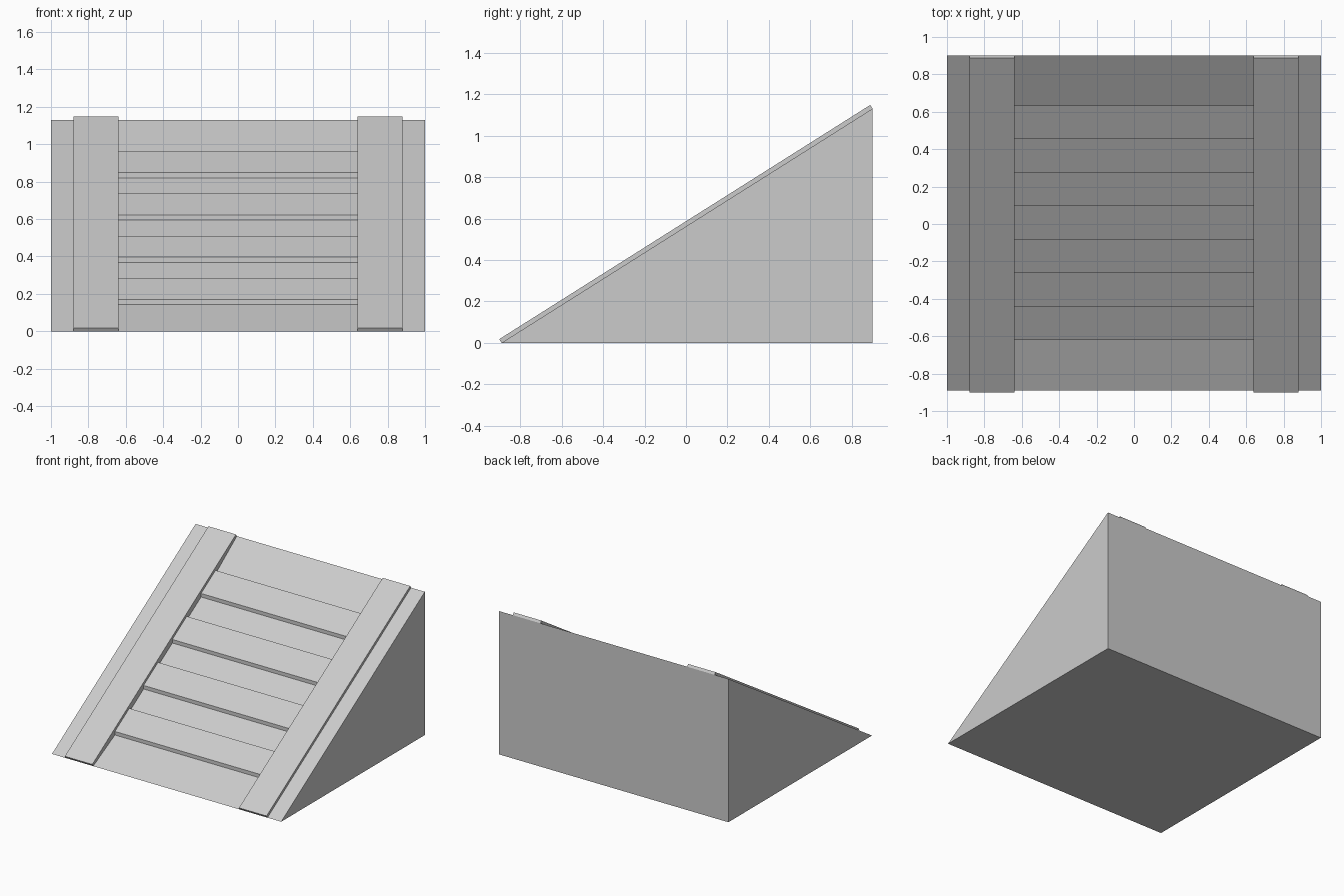
import bpy, bmesh
from math import atan2, sin, cos

if "Cube" in bpy.data.objects:
    bpy.data.objects.remove(bpy.data.objects["Cube"])

Y0, Y1, H = -0.89, 0.90, 1.13      # foot, back and height of the wedge
K = H / (Y1 - Y0)
ANG = atan2(H, Y1 - Y0)
DEPTH = 0.028                      # vertical depth of the recesses
INNER, OUTER = 0.64, 0.88          # rail edges in x


def slope(y):
    return (y - Y0) * K


def add_prism(bm, profile, x0, x1):
    """Extrude a closed (y, z) profile from x0 to x1."""
    a = [bm.verts.new((x0, y, z)) for y, z in profile]
    b = [bm.verts.new((x1, y, z)) for y, z in profile]
    n = len(profile)
    bm.faces.new(a)
    bm.faces.new(b[::-1])
    for i in range(n):
        j = (i + 1) % n
        bm.faces.new((a[j], a[i], b[i], b[j]))


def make_object(name, prisms):
    bm = bmesh.new()
    for p in prisms:
        add_prism(bm, *p)
    bmesh.ops.recalc_face_normals(bm, faces=bm.faces)
    me = bpy.data.meshes.new(name)
    bm.to_mesh(me)
    bm.free()
    ob = bpy.data.objects.new(name, me)
    bpy.context.collection.objects.link(ob)
    return ob


# Solid ramp wedge
ramp = make_object("ramp_wedge", [([(Y0, 0), (Y1, 0), (Y1, H)], -1, 1)])

# Recesses between the four flush cleats; the end ones taper out to the edges
pitch, cleat = 0.358, 0.18
starts = [-0.62 + i * pitch for i in range(4)]
cuts = []
for a, b in zip(starts[:-1], starts[1:]):
    a += cleat
    cuts.append((a, slope(a) - DEPTH, b, slope(b) - DEPTH))
s = starts[0]
zs = slope(s) - DEPTH
k = zs / (s - Y0)
cuts.append((Y0 - 0.1, -0.1 * k, s, zs))
e = starts[-1] + cleat
ze = slope(e) - DEPTH
k = (H - ze) / (Y1 - e)
cuts.append((e, ze, Y1 + 0.1, H + 0.1 * k))
cutter = make_object("recess_cutter", [
    ([(a, za), (b, zb), (b, zb + 0.2), (a, za + 0.2)], -INNER, INNER)
    for a, za, b, zb in cuts])
cutter.hide_render = True
mod = ramp.modifiers.new("recesses", 'BOOLEAN')
mod.operation = 'DIFFERENCE'
mod.solver = 'EXACT'
mod.object = cutter
bpy.context.view_layer.objects.active = ramp
bpy.ops.object.modifier_apply(modifier=mod.name)
bpy.data.objects.remove(cutter)

# Raised side rails lying on the slope
t = 0.021
dy, dz = -t * sin(ANG), t * cos(ANG)
rail = [(Y0, 0), (Y1, H), (Y1 + dy, H + dz), (Y0 + dy, dz)]
make_object("left_rail", [(rail, -OUTER, -INNER)])
make_object("right_rail", [(rail, INNER, OUTER)])
